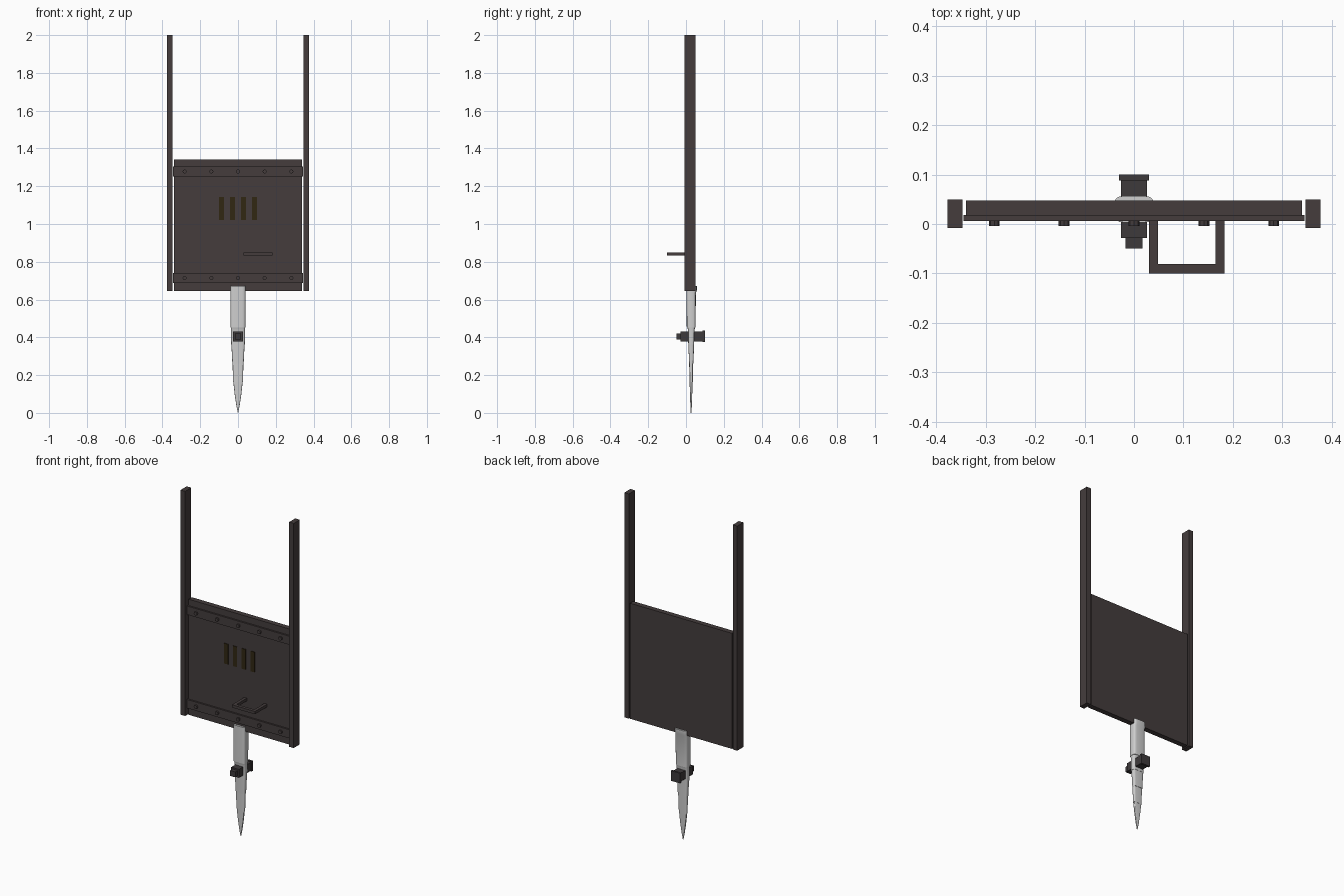
import bpy, bmesh, math
from mathutils import Matrix

cube = bpy.data.objects.get("Cube")
if cube:
    bpy.data.objects.remove(cube, do_unlink=True)


def material(name, color):
    m = bpy.data.materials.new(name)
    m.use_nodes = True
    m.diffuse_color = (*color, 1)
    m.node_tree.nodes["Principled BSDF"].inputs["Base Color"].default_value = (*color, 1)
    return m


DARK = material("dark iron", (0.058, 0.046, 0.046))
BLACK = material("black grip", (0.048, 0.042, 0.044))
SLOT = material("dark brass", (0.031, 0.02, 0.006))
STEEL = material("pale steel", (0.62, 0.62, 0.62))


def finish(name, bm, mat):
    bmesh.ops.recalc_face_normals(bm, faces=bm.faces)
    mesh = bpy.data.meshes.new(name)
    bm.to_mesh(mesh)
    bm.free()
    mesh.materials.append(mat)
    obj = bpy.data.objects.new(name, mesh)
    bpy.context.collection.objects.link(obj)
    return obj


def box(name, x, y, z, mat):
    """Box from (low, high) ranges on each axis."""
    bm = bmesh.new()
    bmesh.ops.create_cube(bm, size=1)
    for v in bm.verts:
        for axis, (low, high) in enumerate((x, y, z)):
            v.co[axis] = high if v.co[axis] > 0 else low
    return finish(name, bm, mat)


# Side rails
for name, side in (("left", 1), ("right", -1)):
    xs = sorted((side * 0.347, side * 0.377))
    box(name + "_rail", xs, (-0.008, 0.05), (0.645, 2.0), DARK)

# Sliding panel with riveted bands
box("panel", (-0.34, 0.34), (0.016, 0.047), (0.645, 1.342), DARK)
for name, z in (("upper", 1.278), ("lower", 0.714)):
    box(name + "_band", (-0.345, 0.345), (0.006, 0.018), (z - 0.026, z + 0.026), DARK)
    for i in range(-2, 3):
        bm = bmesh.new()
        turn = Matrix.Translation((i * 0.1412, 0.002, z)) @ Matrix.Rotation(math.pi / 2, 4, 'X')
        bmesh.ops.create_cone(bm, cap_ends=True, segments=8, radius1=0.011,
                              radius2=0.011, depth=0.012, matrix=turn)
        finish(f"{name}_rivet_{i + 3}", bm, DARK)

# Vent slots
for i in range(4):
    x = (i - 1.5) * 0.0585
    box(f"vent_slot_{i + 1}", (x - 0.013, x + 0.013), (0.012, 0.017), (1.02, 1.142), SLOT)

# Handle
HANDLE_Z = (0.832, 0.849)
box("handle_grip", (0.03, 0.183), (-0.1, -0.081), HANDLE_Z, DARK)
for name, x in (("right", 0.03), ("left", 0.165)):
    box(f"handle_{name}_arm", (x, x + 0.018), (-0.081, 0.018), HANDLE_Z, DARK)


# Spike: lofted rounded rectangles, (height, half width, front y, back y)
def loft(name, rings, mat, sides=24, power=0.45):
    bm = bmesh.new()
    loops = []
    for z, w, front, back in rings:
        loop = []
        for i in range(sides):
            a = 2 * math.pi * i / sides
            c, s = math.cos(a), math.sin(a)
            x = w * math.copysign(abs(c) ** power, c)
            y = (front + back) / 2 + (back - front) / 2 * math.copysign(abs(s) ** power, s)
            loop.append(bm.verts.new((x, y, z)))
        loops.append(loop)
    for a, b in zip(loops, loops[1:]):
        for i in range(sides):
            j = (i + 1) % sides
            bm.faces.new((a[i], a[j], b[j], b[i]))
    bm.faces.new(loops[0])
    bm.faces.new(loops[-1])
    obj = finish(name, bm, mat)
    bpy.ops.object.select_all(action='DESELECT')
    obj.select_set(True)
    bpy.context.view_layer.objects.active = obj
    bpy.ops.object.shade_smooth_by_angle(angle=math.radians(35))


loft("spike_socket", [(0.452, 0.039, 0.004, 0.051), (0.635, 0.04, 0.003, 0.052),
                      (0.648, 0.04, 0.003, 0.057), (0.672, 0.04, 0.003, 0.057)], STEEL)
loft("spike_collar", [(0.362, 0.036, 0.012, 0.043), (0.44, 0.037, 0.011, 0.045),
                      (0.454, 0.038, 0.006, 0.049)], STEEL)
loft("spike_middle", [(0.262, 0.03, 0.016, 0.04), (0.364, 0.035, 0.013, 0.042)], STEEL)
loft("spike_lower", [(0.163, 0.026, 0.018, 0.036), (0.264, 0.029, 0.017, 0.038)], STEEL)
loft("spike_tip", [(0, 0.001, 0.025, 0.029), (0.04, 0.009, 0.023, 0.031),
                   (0.1, 0.018, 0.021, 0.033), (0.165, 0.025, 0.019, 0.035)], STEEL)

# Bolt through the spike
box("bolt_shaft", (-0.026, 0.026), (-0.028, 0.09), (0.379, 0.43), BLACK)
box("bolt_front_end", (-0.017, 0.017), (-0.05, -0.028), (0.388, 0.421), BLACK)
box("bolt_back_head", (-0.03, 0.03), (0.088, 0.1), (0.374, 0.435), BLACK)
